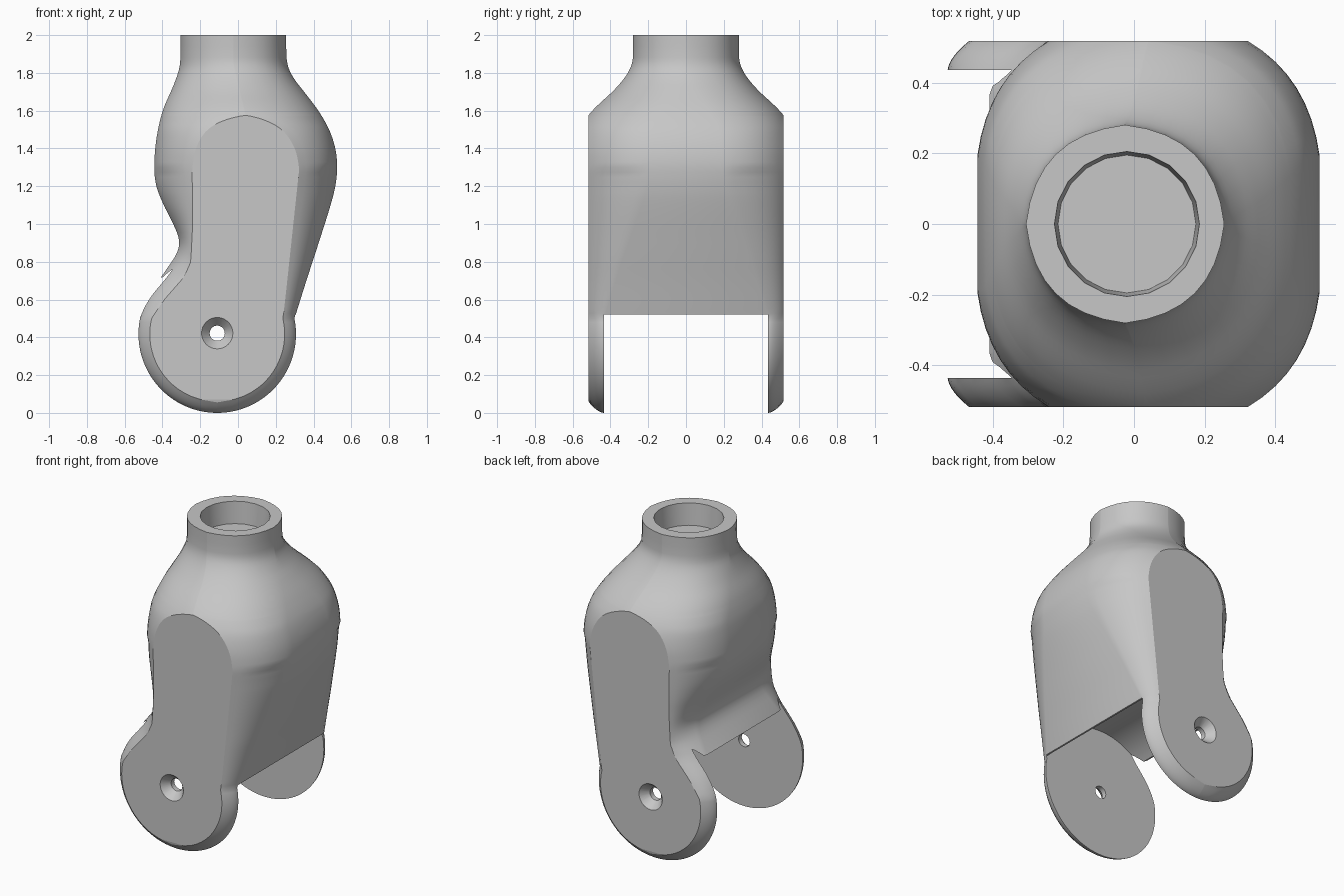
import bpy, bmesh, math

if "Cube" in bpy.data.objects:
    bpy.data.objects.remove(bpy.data.objects["Cube"])

PX, PZ = -0.11, 0.417        # pivot of the fork arms
RO, RI = 0.417, 0.357        # outer radius and flat-face radius of the arm ends
YS, YD = 0.435, 0.517        # inner and outer faces of the arms
ROLL = 1.7                   # shape of the rolled arm edge
SEG = 8                      # segments per rounded corner

grey = bpy.data.materials.new("plain_grey")
grey.diffuse_color = (0.57, 0.57, 0.57, 1)
grey.use_nodes = True
grey.node_tree.nodes["Principled BSDF"].inputs["Base Color"].default_value = grey.diffuse_color

# Profiles: (height, value)
LEFT = [(.5, -.519), (.56, -.502), (.63, -.468), (.7, -.42), (.77, -.372), (.83, -.332), (.88, -.313),
        (.93, -.315), (1, -.343), (1.1, -.393), (1.2, -.432), (1.3, -.443), (1.45, -.432),
        (1.6, -.398), (1.74, -.339), (1.82, -.312), (1.88, -.305), (2, -.305)]
RIGHT = [(.5, .299), (.56, .318), (.7, .362), (.9, .427), (1.1, .49), (1.2, .515), (1.3, .525), (1.4, .515),
         (1.5, .482), (1.6, .425), (1.7, .35), (1.76, .303), (1.82, .27), (1.88, .257), (2, .255)]
DEPTH = [(1.3, .598), (1.4, .588), (1.5, .56), (1.575, .517), (1.63, .466), (1.7, .39), (1.77, .328),
         (1.83, .293), (1.88, .281), (2, .28)]
FLAT_L = [(.5, -.458), (.6, -.39), (.72, -.285), (.8, -.25), (1, -.24), (1.3, -.243)]
FLAT_R = [(.5, .238), (.6, .25), (1.3, .325)]
SIDE = [(.5, YS), (.8, .34), (1.2, .2), (1.5, .18), (1.7, .06), (1.83, .003), (2, .003)]
ROUND = [(.5, .4), (.8, .45), (1.3, .45)]


def at(table, z, smooth=False):
    """Interpolate a profile, optionally with smooth tangents."""
    i = 0
    while i < len(table) - 2 and z > table[i + 1][0]:
        i += 1
    (z0, a), (z1, b) = table[i], table[i + 1]
    t = min(1, max(0, (z - z0) / (z1 - z0)))
    if not smooth:
        return a + (b - a) * t

    def slope(j):
        lo, hi = max(0, j - 1), min(len(table) - 1, j + 1)
        return (table[hi][1] - table[lo][1]) / (table[hi][0] - table[lo][0])
    h = z1 - z0
    return ((2*t**3 - 3*t*t + 1) * a + (t**3 - 2*t*t + t) * h * slope(i)
            + (3*t*t - 2*t**3) * b + (t**3 - t*t) * h * slope(i + 1))


def corner(z, side):
    """Points of one rounded corner, from the side wall to the flat face (+y half)."""
    pts = []
    if z <= .5:                                   # round arm end with a rolled edge
        dz = abs(z - PZ)
        u1 = 1 if dz <= RI else max(0, (RO - dz) / (RO - RI)) ** (1 / ROLL)
        for i in range(SEG + 1):
            u = u1 * i / SEG
            r = RO - (RO - RI) * u ** ROLL
            x = max(.002, math.sqrt(max(0, r * r - dz * dz)))
            pts.append((PX + side * x, YS + (YD - YS) * u))
        return pts
    x0, s = at(LEFT if side < 0 else RIGHT, z, True), at(SIDE, z)
    if z <= 1.3:                                  # shank
        x1, d, k = at(FLAT_L if side < 0 else FLAT_R, z), YD, at(ROUND, z)
    else:                                         # shoulder and neck
        x1 = at([(1.575, .04), (1.85, -.025)], z) + side * .002
        d, k = at(DEPTH, z, True), .8
    mx, my = (x0 + x1) / 2, (s + d) / 2
    cx, cy = mx + k * (x0 - mx), my + k * (d - my)

    def curve(t):
        a, b, c = (1 - t) ** 2, 2 * t * (1 - t), t * t
        return a * x0 + b * cx + c * x1, a * s + b * cy + c * d
    end = 1
    if d > YD:                                    # stop where the curve meets the flat face
        lo = 0
        for _ in range(30):
            mid = (lo + end) / 2
            lo, end = (mid, end) if curve(mid)[1] < YD else (lo, mid)
    pts = [curve(end * i / SEG) for i in range(SEG + 1)]
    if d >= YD:
        pts[-1] = (pts[-1][0], YD)
    return pts


def section(z):
    r, l = corner(z, 1), corner(z, -1)
    half = r + l[::-1]
    return [(x, y, z) for x, y in half] + [(x, -y, z) for x, y in half[::-1]]


def loft(name, rings):
    bm = bmesh.new()
    loops = [[bm.verts.new(p) for p in ring] for ring in rings]
    n = len(loops[0])
    for a, b in zip(loops, loops[1:]):
        for i in range(n):
            j = (i + 1) % n
            bm.faces.new((a[i], a[j], b[j], b[i]))
    bm.faces.new(loops[0][::-1])
    bm.faces.new(loops[-1])
    bmesh.ops.recalc_face_normals(bm, faces=bm.faces)
    me = bpy.data.meshes.new(name)
    bm.to_mesh(me)
    bm.free()
    ob = bpy.data.objects.new(name, me)
    bpy.context.collection.objects.link(ob)
    me.materials.append(grey)
    return ob


def cut(ob, cutter):
    m = ob.modifiers.new("cut", 'BOOLEAN')
    m.operation, m.solver, m.object = 'DIFFERENCE', 'EXACT', cutter
    bpy.context.view_layer.objects.active = ob
    bpy.ops.object.modifier_apply(modifier=m.name)
    bpy.data.objects.remove(cutter)


def circle(r, n, place):
    return [place(r * math.cos(2 * math.pi * i / n), r * math.sin(2 * math.pi * i / n)) for i in range(n)]


# Fork body: arm ends, shoulders and neck in one loft
levels = [PZ - RO * math.cos(math.radians(a)) for a in range(2, 91, 4)] + [.45, .48, .5]
levels += [.5 + .0267 * i for i in range(1, 38)]                        # shank
levels += [1.51, 1.525, 1.54, 1.553, 1.563, 1.57, 1.575]                # top of the flat faces
levels += [1.575 + .0205 * i for i in range(1, 16)] + [1.94, 2]         # shoulder and neck
body = loft("fork_body", [section(z) for z in levels])

# Round-topped slot between the arms
a0, a1 = math.asin((.52 - PZ) / RO), math.pi - math.acos((.4 + PX) / RO)
arc = [(PX + RO * math.cos(a), PZ + RO * math.sin(a)) for a in (a0 + (a1 - a0) * i / 32 for i in range(33))]
outline = [(.9, -.2), (.9, .52)] + arc + [(-.9, arc[-1][1]), (-.9, -.2)]
cut(body, loft("slot_cutter", [[(x, y, z) for x, z in outline] for y in (-YS, YS)]))

# Socket in the neck
cut(body, loft("socket_cutter", [circle(r, 20, lambda u, v, z=z: (-.02 + u, v, z))
                                 for r, z in ((.195, 1.86), (.205, 2), (.205, 2.1))]))

# Countersunk pivot holes
for s in (-1, 1):
    cut(body, loft("hole_cutter", [circle(r, 32, lambda u, v, y=y: (PX + u, s * y, .422 + v))
                                   for r, y in ((.04, .38), (.04, .467), (.083, YD), (.083, .6))]))

bpy.ops.object.select_all(action='DESELECT')
body.select_set(True)
bpy.context.view_layer.objects.active = body
bpy.ops.object.shade_smooth_by_angle(angle=math.radians(28))

# Keep the flat side faces crisp
bm = bmesh.new()
bm.from_mesh(body.data)
for e in bm.edges:
    flat = [all(abs(abs(v.co.y) - YD) < 1e-4 for v in f.verts) for f in e.link_faces]
    if len(flat) == 2 and flat[0] != flat[1]:
        e.smooth = False
bm.to_mesh(body.data)
bm.free()
